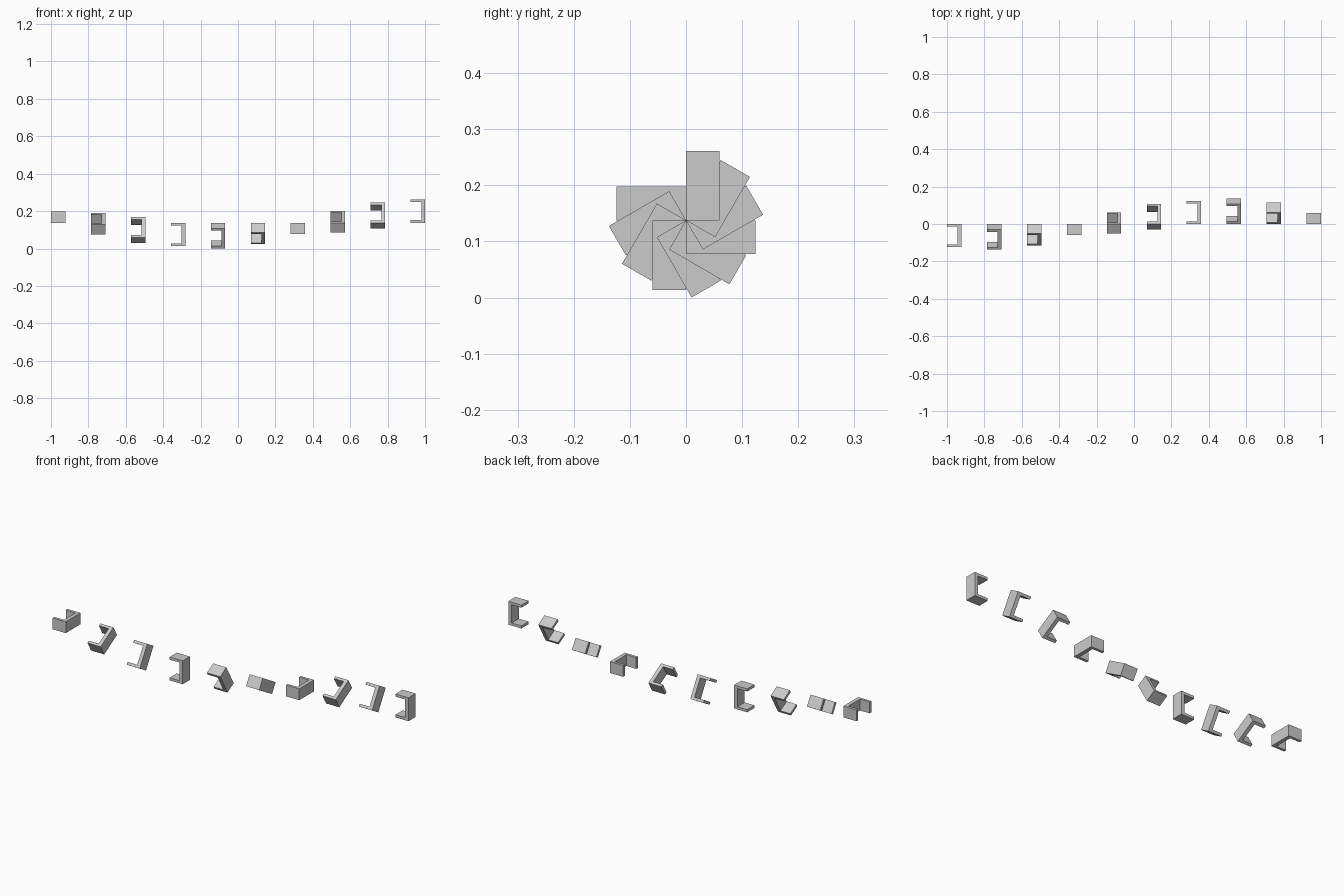
import bpy, bmesh
from math import radians

if "Cube" in bpy.data.objects:
    bpy.data.objects.remove(bpy.data.objects["Cube"])

COUNT, WIDTH, DEPTH, HEIGHT = 10, 0.077, 0.06, 0.124
FLANGE, WEB = 0.014, 0.02
PIVOT_Z = 0.1375

# C-shaped channel profile in x/z, open towards -x
w = WIDTH / 2
profile = [(-w, 0), (w, 0), (w, HEIGHT), (-w, HEIGHT), (-w, HEIGHT - FLANGE),
           (w - WEB, HEIGHT - FLANGE), (w - WEB, FLANGE), (-w, FLANGE)]

# Extrude the profile along y
bm = bmesh.new()
face = bm.faces.new([bm.verts.new((x, 0, z)) for x, z in profile])
ext = bmesh.ops.extrude_face_region(bm, geom=[face])
moved = [g for g in ext["geom"] if isinstance(g, bmesh.types.BMVert)]
bmesh.ops.translate(bm, verts=moved, vec=(0, DEPTH, 0))
bmesh.ops.recalc_face_normals(bm, faces=bm.faces)
mesh = bpy.data.meshes.new("channel_bracket")
bm.to_mesh(mesh)
bm.free()

# Row of brackets, each turned a further 30 degrees about the x axis
step = (2 - WIDTH) / (COUNT - 1)
for i in range(COUNT):
    ob = bpy.data.objects.new(f"channel_bracket_{i + 1}", mesh)
    ob.location = (-1 + w + i * step, 0, PIVOT_Z)
    ob.rotation_euler.x = radians(90 + 30 * i)
    bpy.context.collection.objects.link(ob)
